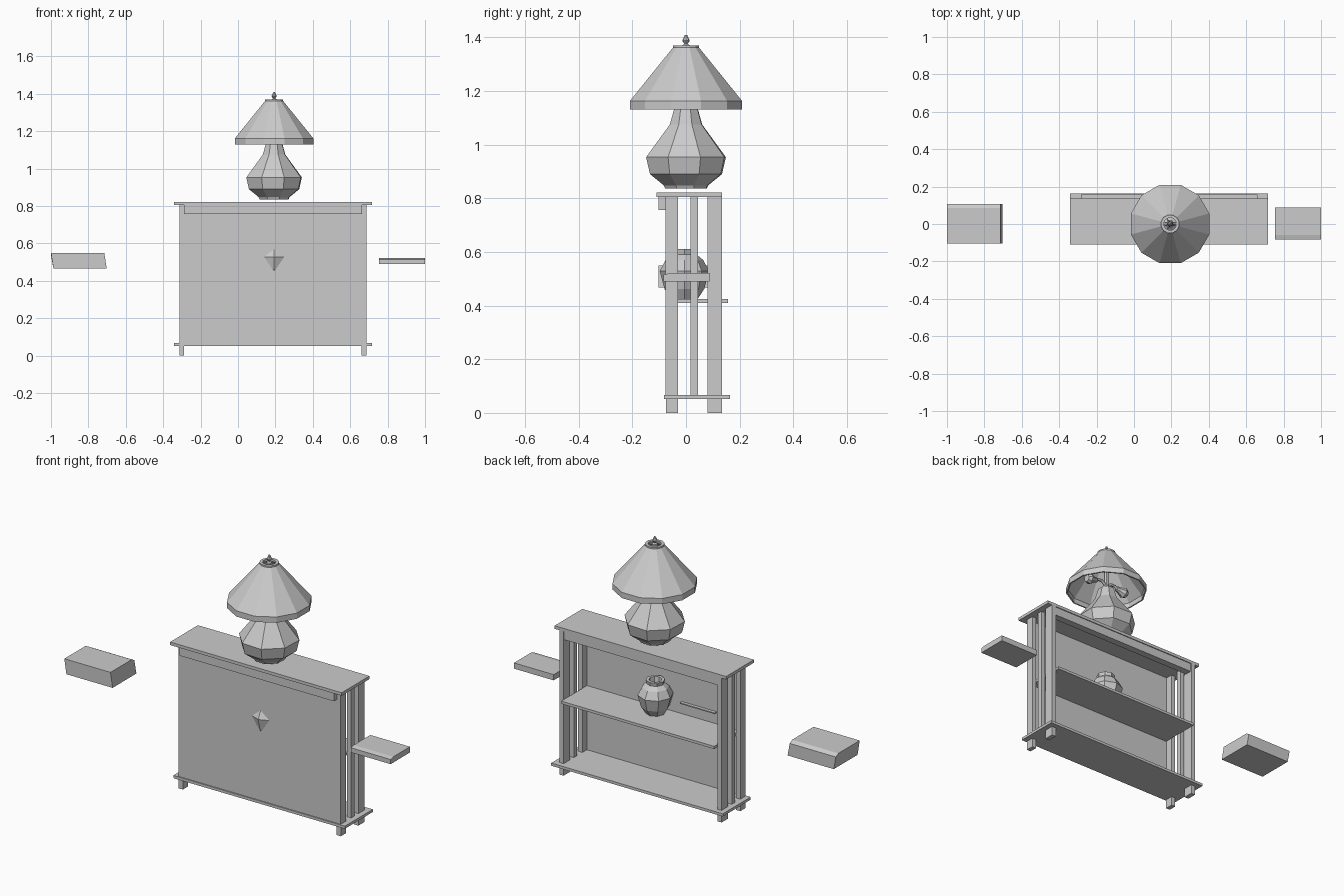
import bpy, bmesh, math

if "Cube" in bpy.data.objects:
    bpy.data.objects.remove(bpy.data.objects["Cube"])

LX = 0.193  # lamp and vase centre line


def mesh_object(name, bm):
    bmesh.ops.recalc_face_normals(bm, faces=bm.faces)
    me = bpy.data.meshes.new(name)
    bm.to_mesh(me)
    bm.free()
    ob = bpy.data.objects.new(name, me)
    bpy.context.collection.objects.link(ob)
    return ob


def box(name, x, y, z, shear=0.0):
    """Box from axis ranges; shear shifts the bottom along x."""
    bm = bmesh.new()
    bmesh.ops.create_cube(bm, size=1)
    for v in bm.verts:
        low = v.co.z < 0
        v.co = [r[0] + (c + 0.5) * (r[1] - r[0]) for c, r in zip(v.co, (x, y, z))]
        if low:
            v.co.x += shear
    return mesh_object(name, bm)


def lathe(name, profile, sides, turn=0.0, loc=(LX, 0, 0), closed=False):
    """Revolve (radius, height) points into a faceted body."""
    bm = bmesh.new()
    rings = []
    for r, z in profile:
        rings.append([bm.verts.new((r * math.cos(turn + math.tau * i / sides),
                                    r * math.sin(turn + math.tau * i / sides), z))
                      for i in range(sides)])
    pairs = list(zip(rings, rings[1:]))
    if closed:
        pairs.append((rings[-1], rings[0]))
    for a, b in pairs:
        for i in range(sides):
            j = (i + 1) % sides
            bm.faces.new((a[i], a[j], b[j], b[i]))
    if not closed:
        bm.faces.new(rings[0][::-1])
        bm.faces.new(rings[-1])
    ob = mesh_object(name, bm)
    ob.location = loc
    return ob


def rod(name, points, radius):
    cu = bpy.data.curves.new(name, 'CURVE')
    cu.dimensions = '3D'
    cu.bevel_depth = radius
    cu.bevel_resolution = 1
    cu.use_fill_caps = True
    sp = cu.splines.new('POLY')
    sp.points.add(len(points) - 1)
    for p, co in zip(sp.points, points):
        p.co = (*co, 1)
    ob = bpy.data.objects.new(name, cu)
    bpy.context.collection.objects.link(ob)


# Cabinet boards
box("cabinet_top", (-0.342, 0.717), (-0.11, 0.135), (0.805, 0.822))
box("bottom_board", (-0.342, 0.717), (-0.082, 0.164), (0.052, 0.067))
box("middle_shelf", (-0.284, 0.66), (-0.07, 0.157), (0.41, 0.425))
box("front_panel", (-0.314, 0.687), (-0.076, -0.070), (0.067, 0.805))

# Trim below the top
box("front_trim", (-0.29, 0.663), (-0.102, -0.075), (0.757, 0.805))
box("back_trim", (-0.29, 0.663), (0.09, 0.13), (0.757, 0.805))

# Posts at both ends
for side, x in (("left", (-0.314, -0.288)), ("right", (0.661, 0.687))):
    box(side + "_front_post", x, (-0.075, -0.03), (0, 0.805))
    box(side + "_middle_post", x, (0.017, 0.045), (0.067, 0.805))
    box(side + "_back_post", x, (0.08, 0.135), (0, 0.805))

# Vase on the shelf, open at the top
lathe("shelf_vase", [(0.05, 0.425), (0.074, 0.462), (0.092, 0.528), (0.07, 0.57),
                     (0.046, 0.59), (0.05, 0.61), (0.034, 0.61), (0.03, 0.57)],
      8, loc=(LX, -0.006, 0))

# Thin booklet behind the panel
box("thin_booklet", (-0.14, 0.074), (-0.071, -0.052), (0.487, 0.493))

# Loose books with one eased edge
thick = box("thick_book", (-1.0, -0.715), (-0.103, 0.107), (0.467, 0.55), 0.013)
thin = box("thin_book", (0.755, 1.0), (-0.083, 0.088), (0.489, 0.521))
for book, sign, depth, drop in ((thick, 1, 0.022, 0.012), (thin, -1, 0.025, 0.006)):
    bm = bmesh.new()
    bm.from_mesh(book.data)
    y = max(sign * v.co.y for v in bm.verts) * sign
    cut = bmesh.ops.bisect_plane(bm, geom=bm.verts[:] + bm.edges[:] + bm.faces[:],
                                 plane_co=(0, y - sign * depth, 0), plane_no=(0, 1, 0))
    mid = sum(v.co.z for v in bm.verts) / len(bm.verts)
    for v in bm.verts:
        if abs(v.co.y - y) < 1e-4 and v.co.z > mid:
            v.co.z -= drop
    bm.to_mesh(book.data)
    bm.free()

# Lamp body and stem
lathe("lamp_body", [(0.082, 0.836), (0.088, 0.848), (0.143, 0.89), (0.158, 0.953),
                    (0.064, 1.075), (0.045, 1.14), (0.02, 1.16)], 8, math.radians(20))
lathe("lamp_stem", [(0.012, 1.15), (0.012, 1.36)], 8)

# Hollow shade and its top ring
lathe("lamp_shade", [(0.217, 1.13), (0.217, 1.162), (0.05, 1.362), (0.042, 1.362),
                     (0.209, 1.158), (0.209, 1.13)], 12, math.radians(15), closed=True)
lathe("shade_ring", [(0.05, 1.358), (0.05, 1.37), (0.034, 1.37), (0.034, 1.358)],
      12, math.radians(15), closed=True)
for i in range(3):
    a = math.tau * i / 3
    rod("shade_spoke", [(LX, 0, 1.362), (LX + 0.04 * math.cos(a), 0.04 * math.sin(a), 1.362)], 0.004)

# Finial
lathe("finial", [(0.016, 1.36), (0.014, 1.37), (0.006, 1.375), (0.014, 1.388),
                 (0.01, 1.396), (0.004, 1.409)], 8)

# Lamp arms, bulbs and pull cord
for s in (-1, 1):
    rod("lamp_arm", [(LX, 0, 1.16), (LX + s * 0.03, 0, 1.185), (LX + s * 0.06, 0, 1.185),
                     (LX + s * 0.08, 0, 1.165)], 0.008)
    bulb = lathe("bulb", [(0.014, 0), (0.018, 0.02), (0.03, 0.05), (0.02, 0.07)], 8,
                 loc=(LX + s * 0.07, 0, 1.175))
    bulb.rotation_euler.y = s * math.radians(100)
rod("pull_cord", [(LX - 0.037, -0.01, 1.18), (LX - 0.037, -0.01, 1.106)], 0.004)
